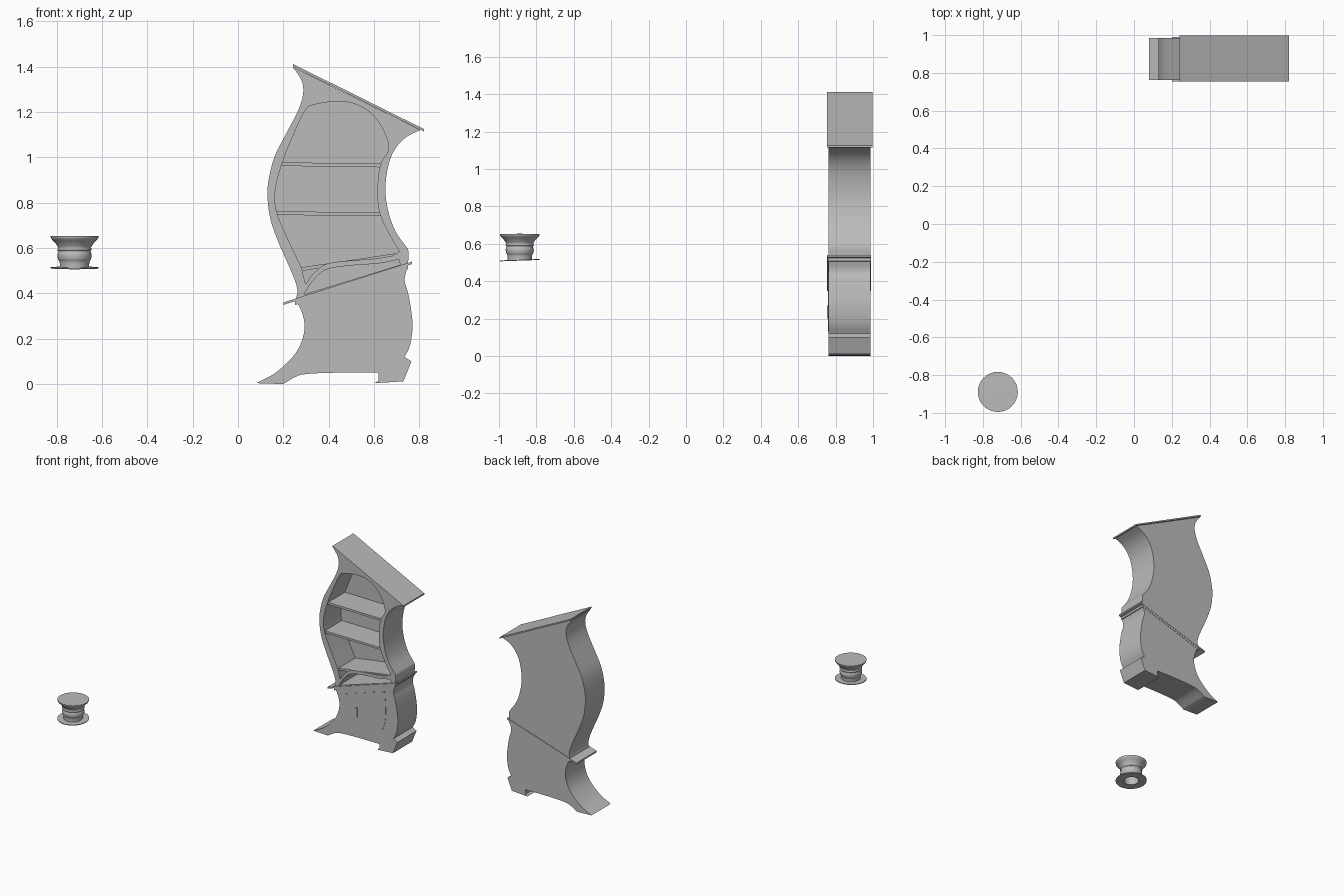
import bpy
import bmesh
import math
from mathutils import Vector

cube = bpy.data.objects.get("Cube")
if cube:
    bpy.data.objects.remove(cube, do_unlink=True)

FRONT, BACK = 0.762, 0.986

grey = bpy.data.materials.new("plain grey")
grey.use_nodes = True
colour = (0.5, 0.5, 0.5, 1)
grey.diffuse_color = colour
grey.node_tree.nodes["Principled BSDF"].inputs["Base Color"].default_value = colour


def curve(points, steps=4):
    """Smooth line through the given x, z points."""
    p = [Vector(q) for q in points]
    p = [2 * p[0] - p[1]] + p + [2 * p[-1] - p[-2]]
    line = []
    for a, b, c, d in zip(p, p[1:], p[2:], p[3:]):
        for i in range(steps):
            t = i / steps
            line.append((2 * b + (c - a) * t + (2 * a - 5 * b + 4 * c - d) * t ** 2
                         + (3 * b - a - 3 * c + d) * t ** 3) / 2)
    return line + [p[-2]]


def finish(name, bm, smooth=True):
    bmesh.ops.recalc_face_normals(bm, faces=bm.faces)
    mesh = bpy.data.meshes.new(name)
    bm.to_mesh(mesh)
    bm.free()
    mesh.materials.append(grey)
    obj = bpy.data.objects.new(name, mesh)
    bpy.context.collection.objects.link(obj)
    if smooth:
        activate(obj)
        bpy.ops.object.shade_smooth_by_angle(angle=math.radians(35))
    return obj


def activate(obj):
    bpy.ops.object.select_all(action='DESELECT')
    obj.select_set(True)
    bpy.context.view_layer.objects.active = obj


def prism(name, outline, y0=FRONT, y1=BACK, smooth=True):
    """Outline in x, z pushed from y0 to y1."""
    bm = bmesh.new()
    face = bm.faces.new([bm.verts.new((x, y0, z)) for x, z in outline])
    solid = bmesh.ops.extrude_face_region(bm, geom=[face])
    moved = [v for v in solid["geom"] if isinstance(v, bmesh.types.BMVert)]
    bmesh.ops.translate(bm, verts=moved, vec=(0, y1 - y0, 0))
    return finish(name, bm, smooth)


def slab(name, start, end, thick, y0=FRONT, y1=BACK):
    """Straight board whose top edge runs from start to end."""
    (xa, za), (xb, zb) = start, end
    return prism(name, [start, end, (xb, zb - thick), (xa, za - thick)], y0, y1, False)


def carve(obj, outline, depth):
    cutter = prism("cutter", outline, FRONT - 0.1, depth, False)
    cutter.hide_render = True
    mod = obj.modifiers.new("opening", 'BOOLEAN')
    mod.operation, mod.solver, mod.object = 'DIFFERENCE', 'EXACT', cutter
    activate(obj)
    bpy.ops.object.modifier_apply(modifier=mod.name)
    bpy.data.objects.remove(cutter, do_unlink=True)


def lathe(name, profile, centre, segments=32):
    """Radius, height profile spun around a vertical axis."""
    bm = bmesh.new()
    verts = [bm.verts.new((r, 0, z)) for r, z in profile]
    edges = [bm.edges.new(pair) for pair in zip(verts, verts[1:])]
    bmesh.ops.spin(bm, geom=verts + edges, cent=(0, 0, 0), axis=(0, 0, 1),
                   angle=math.tau, steps=segments)
    bmesh.ops.remove_doubles(bm, verts=bm.verts, dist=0.0003)
    obj = finish(name, bm)
    obj.location = centre
    return obj


# Upper cabinet with its swaying sides
left_side = curve([(.24, 1.4), (.28, 1.34), (.287, 1.277), (.262, 1.2), (.21, 1.1),
                   (.16, 1), (.135, .9), (.13, .827), (.143, .726), (.179, .624),
                   (.218, .536), (.25, .46), (.262, .41), (.254, .372)])
right_side = curve([(.75, .53), (.752, .585), (.735, .615), (.695, .673), (.664, .757),
                    (.65, .858), (.664, .968), (.695, 1.04), (.743, 1.09), (.805, 1.121)])
upper = prism("upper_cabinet", left_side + right_side)

# Arched shelf opening, and the gap under the wavy apron
arch = curve([(.28, .514), (.22, .64), (.17, .761), (.165, .858), (.196, .977),
              (.245, 1.1), (.298, 1.21), (.34, 1.233), (.425, 1.246), (.5, 1.24),
              (.567, 1.21), (.615, 1.162), (.65, 1.1), (.664, 1.034), (.628, .968),
              (.615, .858), (.624, .757), (.668, .66), (.712, .585)])
apron_top = curve([(.68, .565), (.6, .553), (.5, .545), (.39, .53), (.33, .485), (.298, .44)])
carve(upper, arch + apron_top, BACK - 0.02)
apron_low = curve([(.29, .395), (.33, .455), (.39, .505), (.5, .523), (.62, .532), (.71, .55)])
carve(upper, apron_low + [Vector((.715, .526))], BACK - 0.02)
activate(upper)
bpy.ops.object.shade_smooth_by_angle(angle=math.radians(35))

# Shelves
for name, start, end in (("upper_shelf", (.185, .978), (.64, .972)),
                         ("middle_shelf", (.16, .762), (.635, .757)),
                         ("lower_shelf", (.275, .514), (.72, .58))):
    slab(name, start, end, 0.016, FRONT + 0.008, BACK - 0.01)

# Sloping roof board and waist ledge
slab("roof", (.242, 1.412), (.82, 1.125), 0.011, 0.755, 0.998)
slab("waist_ledge", (.2, .36), (.767, .54), 0.011, 0.755, 0.99)
slab("waist_moulding", (.252, .367), (.75, .525), 0.018, FRONT - 0.004, BACK + 0.002)

# Lower cabinet with splayed feet
lower_left = curve([(.256, .37), (.285, .307), (.293, .24), (.271, .165), (.227, .104),
                    (.16, .046), (.08, .004)])
base = curve([(.2, 0), (.25, .03), (.3, .044), (.425, .05), (.62, .05)])
right_foot = [(.62, .015), (.602, .004), (.73, .012), (.765, .1)]
lower_right = curve([(.735, .12), (.76, .175), (.77, .262), (.76, .35), (.748, .41),
                     (.735, .46), (.75, .527)])
prism("lower_cabinet", lower_left + base + right_foot + lower_right)

# Door plate and its slim handle
door_left = curve([(.32, .128), (.365, .19), (.38, .26), (.342, .346)])
door_right = curve([(.664, .448), (.672, .3), (.66, .2), (.63, .128)])
prism("door", door_left + door_right, FRONT - 0.002, FRONT + 0.01)
slab("door_handle", (.432, .27), (.442, .27), 0.07, FRONT - 0.008, FRONT + 0.01)

# Small round pot: solid top, hollow underneath
body = curve([(.106, .653), (.103, .642), (.085, .622), (.073, .602), (.076, .592),
              (.071, .585), (.075, .57), (.073, .552), (.066, .538), (.064, .512)])
lathe("pot", [(0, .654)] + body + [(.052, .512), (.05, .58), (0, .59)], (-.721, -.889, 0))

# Thin foot ring, tipped a little
ring = lathe("pot_foot", [(.05, -.002), (.106, -.002), (.106, .003), (.05, .003), (.05, -.002)],
             (-.721, -.889, .512))
ring.rotation_euler.x = math.radians(2)
